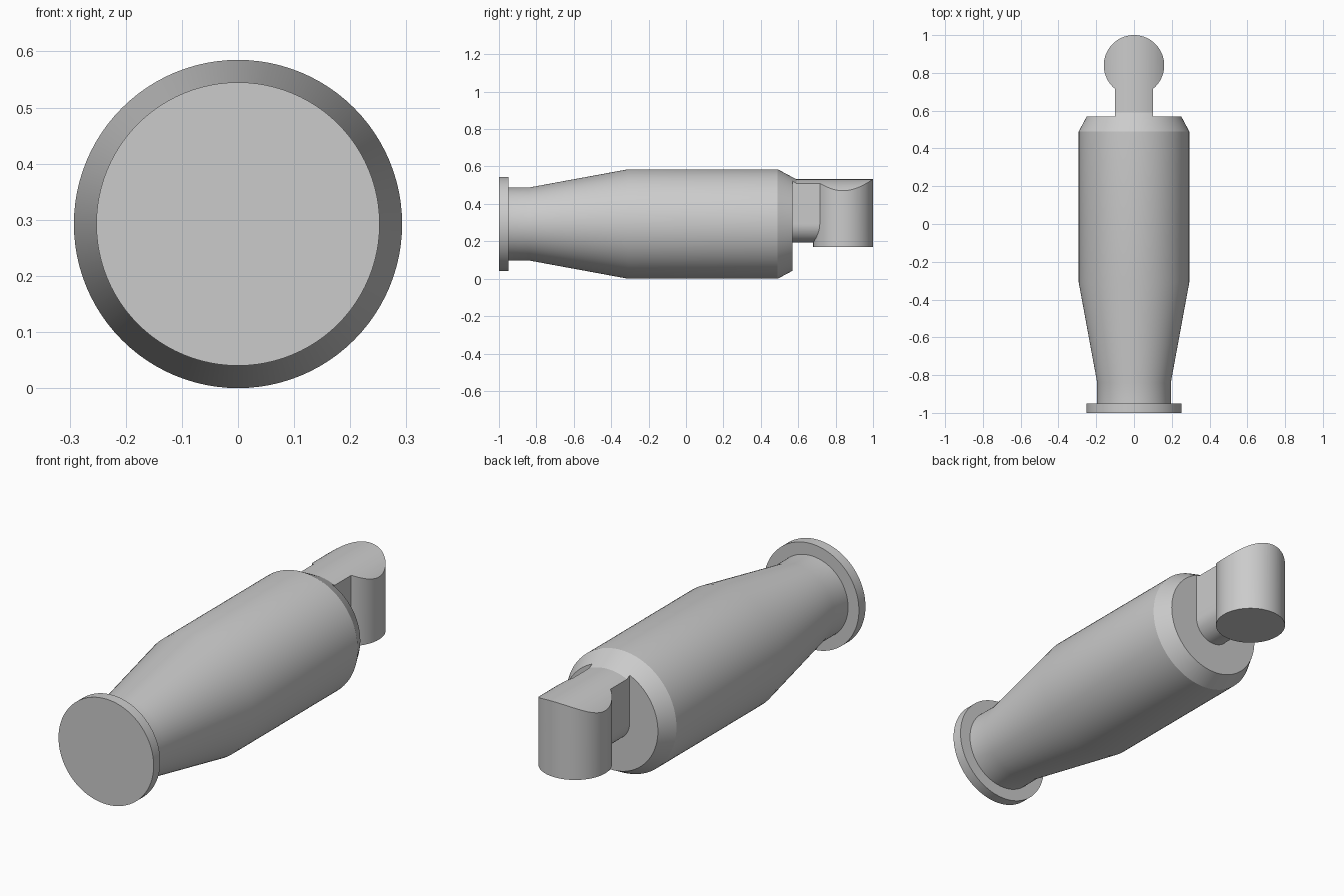
import bpy, bmesh
from math import cos, sin, pi
from mathutils import Vector, Matrix

AXIS_Z = 0.2925   # height of the long axis
SEGMENTS = 96

if "Cube" in bpy.data.objects:
    bpy.data.objects.remove(bpy.data.objects["Cube"])

grey = bpy.data.materials.new("plain_grey")
grey.use_nodes = True
grey.diffuse_color = (0.6, 0.6, 0.6, 1)
grey.node_tree.nodes["Principled BSDF"].inputs["Base Color"].default_value = (0.6, 0.6, 0.6, 1)


def finish(name, bm):
    bmesh.ops.recalc_face_normals(bm, faces=bm.faces)
    mesh = bpy.data.meshes.new(name)
    bm.to_mesh(mesh)
    bm.free()
    mesh.materials.append(grey)
    obj = bpy.data.objects.new(name, mesh)
    bpy.context.collection.objects.link(obj)
    return obj


def lathe(name, profile):
    """Turn (y, radius) points around the long axis, with flat round ends."""
    bm = bmesh.new()
    rings = []
    for y, r in profile:
        angles = [2 * pi * i / SEGMENTS for i in range(SEGMENTS)]
        rings.append([bm.verts.new((r * cos(a), y, AXIS_Z + r * sin(a))) for a in angles])
    for a, b in zip(rings, rings[1:]):
        for i in range(SEGMENTS):
            j = (i + 1) % SEGMENTS
            bm.faces.new((a[i], a[j], b[j], b[i]))
    bm.faces.new(rings[0])
    bm.faces.new(rings[-1])
    return finish(name, bm)


def prism(name, outline, direction):
    """Extrude a flat outline along a direction."""
    bm = bmesh.new()
    face = bm.faces.new([bm.verts.new(p) for p in outline])
    grown = bmesh.ops.extrude_face_region(bm, geom=[face], use_keep_orig=True)
    top = [v for v in grown["geom"] if isinstance(v, bmesh.types.BMVert)]
    bmesh.ops.translate(bm, verts=top, vec=direction)
    return finish(name, bm)


def smooth(obj):
    bpy.ops.object.select_all(action="DESELECT")
    obj.select_set(True)
    bpy.context.view_layer.objects.active = obj
    bpy.ops.object.shade_smooth_by_angle(angle=pi / 9)


def combine(obj, other, operation):
    mod = obj.modifiers.new(operation.lower(), "BOOLEAN")
    mod.operation = operation
    mod.solver = "EXACT"
    mod.object = other
    bpy.ops.object.select_all(action="DESELECT")
    obj.select_set(True)
    bpy.context.view_layer.objects.active = obj
    bpy.ops.object.modifier_apply(modifier=mod.name)
    bpy.data.objects.remove(other)


# Turned body with end flange, taper and chamfered back
body = lathe("body", [(-1, 0.2525), (-0.95, 0.2525), (-0.95, 0.195), (-0.84, 0.195),
                      (-0.31, AXIS_Z), (0.49, AXIS_Z), (0.57, 0.25)])

# Neck: round underside, straight sides
arc = [pi + pi * i / 32 for i in range(33)]
outline = [(0.1 * cos(a), 0.57, AXIS_Z + 0.1 * sin(a)) for a in arc]
outline += [(0.1, 0.57, 0.6), (-0.1, 0.57, 0.6)]
coupling = prism("coupling", outline, Vector((0, 0.25, 0)))

# Upright round knob at the end of the neck
turn = [2 * pi * i / 72 for i in range(72)]
knob = prism("knob", [(0.16 * cos(a), 0.84 + 0.16 * sin(a), 0.17) for a in turn],
             Vector((0, 0, 0.43)))
combine(coupling, knob, "UNION")

# Round off the top of the coupling to follow the body
trim = lathe("trim", [(0.55, 0.2606), (0.59, 0.2394), (1.05, 0.2394)])
combine(coupling, trim, "INTERSECT")

for part in (body, coupling):
    smooth(part)
